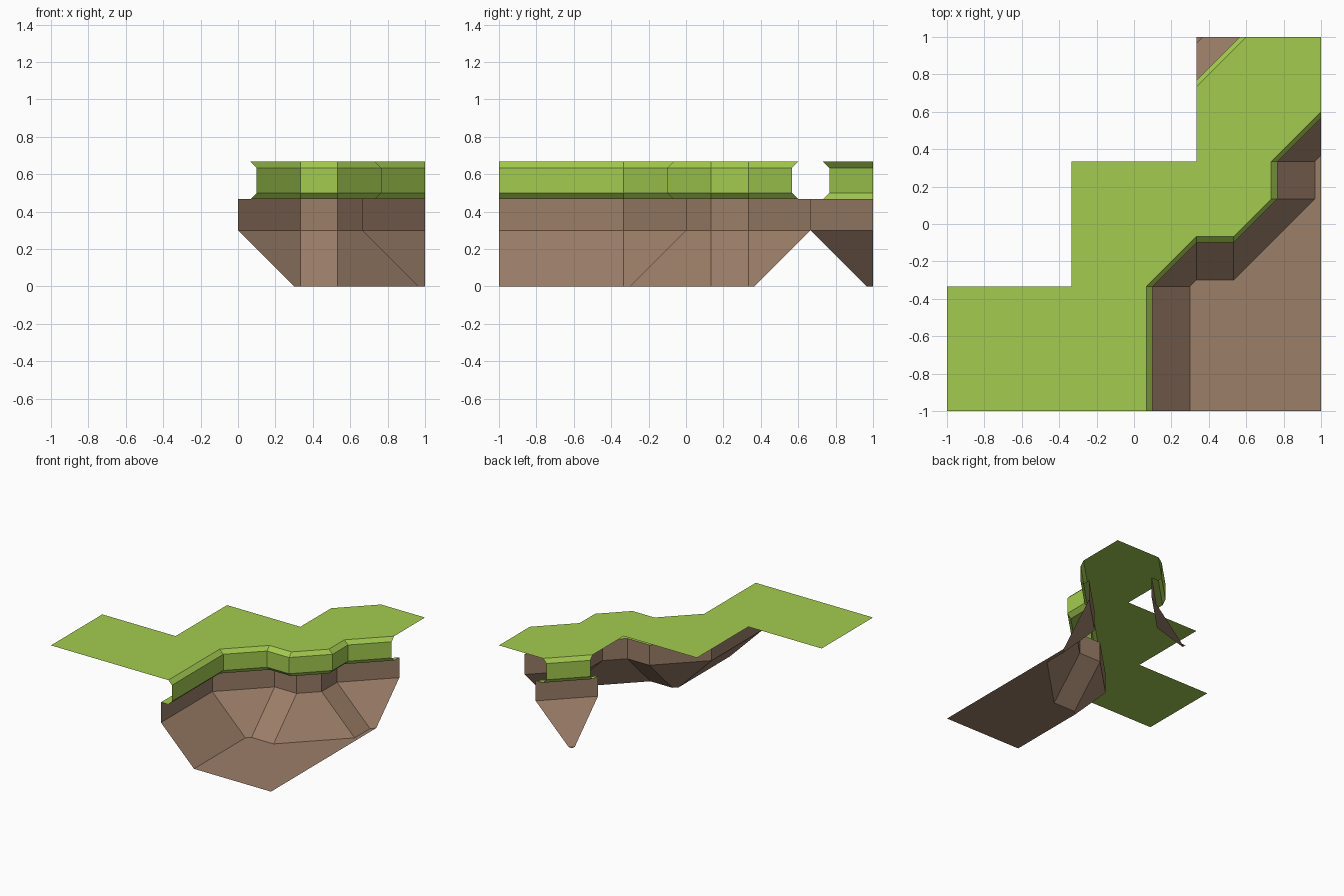
import bpy

if "Cube" in bpy.data.objects:
    bpy.data.objects.remove(bpy.data.objects["Cube"])

# Shared measurements on a grid of thirds
T = 1 / 3
LIP = 0.2 / 3
GRASS_PROFILE = [(LIP, 2 * T), (0.1, 0.6333), (0.1, 0.5), (LIP, 0.4667), (0, 0.4667)]
ROCK_PROFILE = [(0, 0.4667), (0, 0.3), (0.3, 0)]  # (outward offset, height)

# Cliff lines: (x, y, offset direction), outward is to the right of travel
FRONT_LINE = [(0, -1, 1, 0), (0, -T, 1, 0), (T, 0, 0, -1), (0.5333, 0, 0, -1),
              (2 * T, 0.1333, 1, 0), (2 * T, T, 1, 0), (1, 2 * T, 0, -1)]
BACK_LINE = [(2 * T, 1, -1, 0), (T, 2 * T, 0, 1)]


def material(name, rgb):
    m = bpy.data.materials.new(name)
    m.diffuse_color = (*rgb, 1)
    m.use_nodes = True
    m.node_tree.nodes["Principled BSDF"].inputs["Base Color"].default_value = m.diffuse_color
    return m


def build(name, verts, faces, mat):
    mesh = bpy.data.meshes.new(name)
    mesh.from_pydata(verts, [], faces)
    mesh.materials.append(mat)
    mesh.update()
    obj = bpy.data.objects.new(name, mesh)
    bpy.context.collection.objects.link(obj)
    return obj


def offset(line, d, z):
    return [(x + nx * d, y + ny * d, z) for x, y, nx, ny in line]


def sweep(name, line, profile, mat):
    n = len(line)
    verts = [v for d, z in profile for v in offset(line, d, z)]
    faces = [(r * n + i, (r + 1) * n + i, (r + 1) * n + i + 1, r * n + i + 1)
             for r in range(len(profile) - 1) for i in range(n - 1)]
    return build(name, verts, faces, mat)


def sheet(name, points, mat):
    return build(name, points, [tuple(range(len(points)))], mat)


grass = material("grass", (0.37, 0.60, 0.08))
rock = material("rock", (0.33, 0.21, 0.14))

# Cliff walls: grass rim with overhang, rock face beneath
for label, line in (("front", FRONT_LINE), ("back", BACK_LINE)):
    sweep(label + "_grass_rim", line, GRASS_PROFILE, grass)
    sweep(label + "_rock_face", line, ROCK_PROFILE, rock)

# Stepped grass plateau
h = 2 * T
sheet("grass_plateau",
      offset(FRONT_LINE, LIP, h) + [(1, 1, h)] + offset(BACK_LINE, LIP, h)
      + [(T, T, h), (-T, T, h), (-T, -T, h), (-1, -T, h), (-1, -1, h)], grass)

# Low ground at the foot of each cliff
sheet("front_ground", [(1, -1, 0)] + offset(FRONT_LINE, 0.3, 0)[::-1], rock)
sheet("back_ground", [(T, 1, 0)] + offset(BACK_LINE, 0.3, 0)[::-1], rock)
